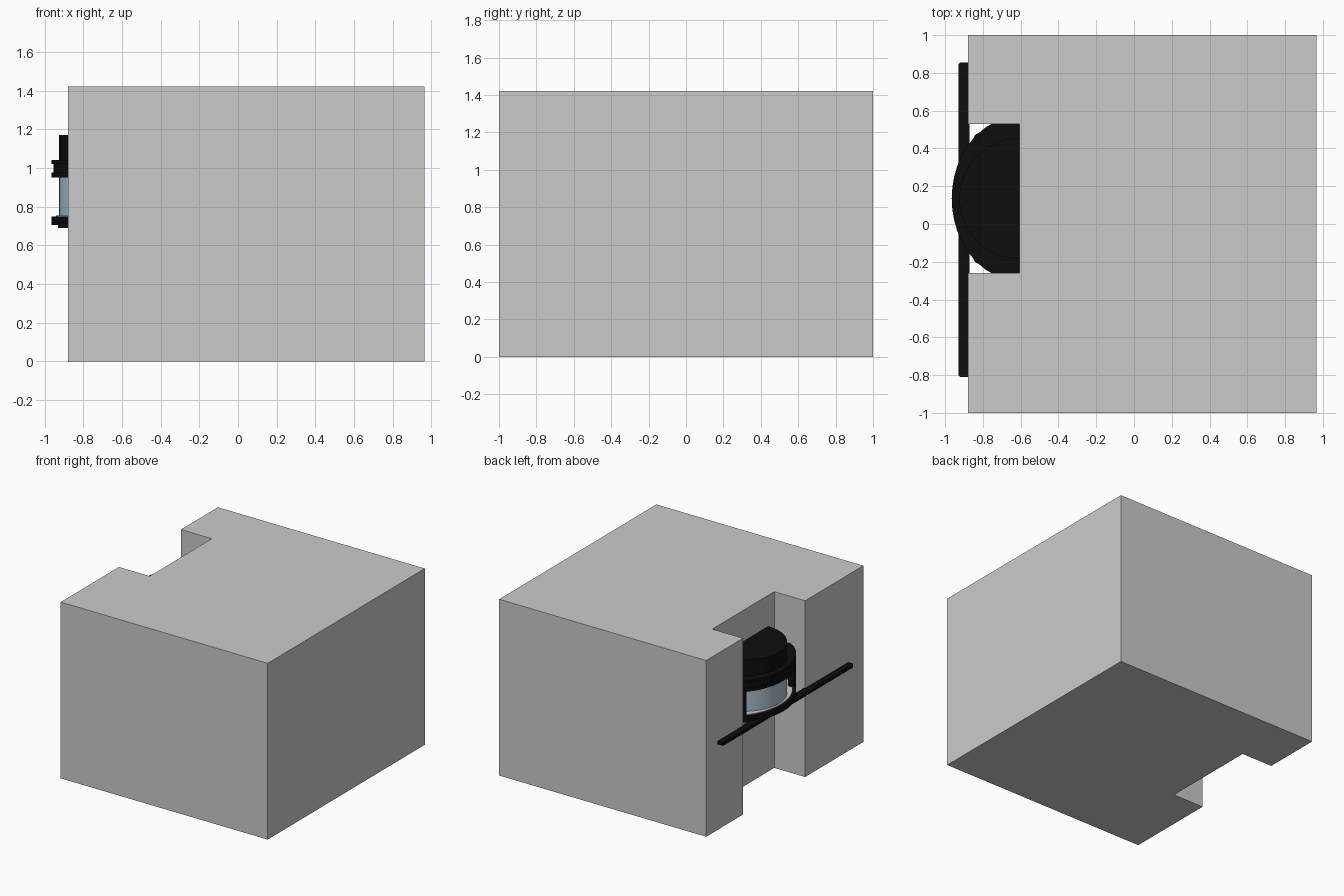
import bpy, bmesh
from math import pi, cos, sin

if "Cube" in bpy.data.objects:
    bpy.data.objects.remove(bpy.data.objects["Cube"])

CX, CY = -0.605, 0.135      # lamp axis, on the back wall of the recess


def material(name, rgb):
    m = bpy.data.materials.new(name)
    m.diffuse_color = (*rgb, 1)
    m.use_nodes = True
    m.node_tree.nodes["Principled BSDF"].inputs["Base Color"].default_value = m.diffuse_color
    return m


black = material("black", (0.004, 0.004, 0.004))
pale = material("pale", (0.75, 0.75, 0.75))
glass = material("glass", (0.42, 0.54, 0.62))


def finish(name, bm, mat=None, smooth=False):
    bmesh.ops.recalc_face_normals(bm, faces=bm.faces)
    me = bpy.data.meshes.new(name)
    bm.to_mesh(me)
    bm.free()
    ob = bpy.data.objects.new(name, me)
    bpy.context.collection.objects.link(ob)
    if mat:
        me.materials.append(mat)
    if smooth:
        bpy.ops.object.select_all(action='DESELECT')
        ob.select_set(True)
        bpy.context.view_layer.objects.active = ob
        bpy.ops.object.shade_smooth_by_angle(angle=pi / 6)
    return ob


def prism(name, pts, z0, z1, mat=None, smooth=False):
    """Extrude an xy outline from z0 up to z1."""
    bm = bmesh.new()
    f = bm.faces.new([bm.verts.new((x, y, z0)) for x, y in pts])
    top = bmesh.ops.extrude_face_region(bm, geom=[f])["geom"]
    bmesh.ops.translate(bm, vec=(0, 0, z1 - z0),
                        verts=[v for v in top if isinstance(v, bmesh.types.BMVert)])
    return finish(name, bm, mat, smooth)


def disc(name, rx, ry, z0, z1, mat, x=CX, y=CY, n=48):
    pts = [(x + rx * cos(2 * pi * i / n), y + ry * sin(2 * pi * i / n)) for i in range(n)]
    return prism(name, pts, z0, z1, mat, True)


# wall block with a full-height recess on its left side
L, R, B = -0.88, 0.965, -0.605
prism("wall_block", [(L, -1), (R, -1), (R, 1), (L, 1), (L, 0.53), (B, 0.53),
                     (B, -0.26), (L, -0.26)], 0, 1.42)

# lamp base, pale reflector and glass
disc("lamp_base", 0.36, 0.435, 0.705, 0.75, black)
disc("reflector", 0.335, 0.41, 0.745, 0.755, pale)
disc("glass_cylinder", 0.32, 0.32, 0.75, 0.96, glass)

# stepped upper collar
disc("collar_lower", 0.36, 0.435, 0.95, 0.975, black)
disc("collar_middle", 0.35, 0.425, 0.97, 1.025, black)
disc("collar_upper", 0.36, 0.435, 1.02, 1.04, black)

# cap
disc("cap", 0.32, 0.32, 1.035, 1.17, black)

# support posts between base and collar
for side in (-1, 1):
    disc("post", 0.03, 0.03, 0.74, 0.96, black, CX - 0.215, CY + side * 0.315, 16)

# long mounting bar under the base
prism("mounting_bar", [(-0.93, -0.80), (-0.92, -0.81), (-0.87, -0.81), (-0.87, 0.855),
                       (-0.92, 0.855), (-0.93, 0.845)], 0.69, 0.715, black)
